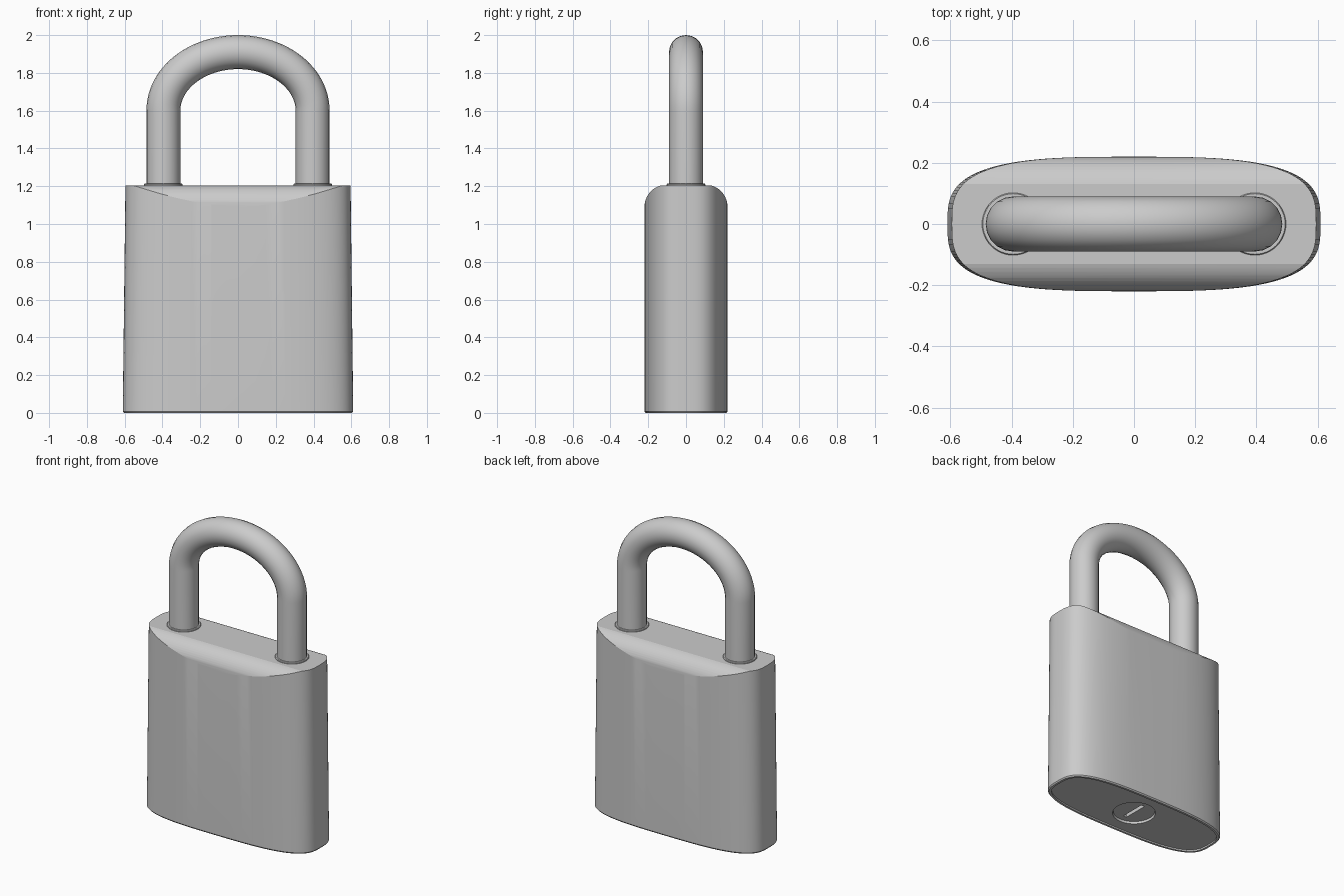
import bpy, bmesh
from math import sin, cos, pi, atan2, copysign

if "Cube" in bpy.data.objects:
    bpy.data.objects.remove(bpy.data.objects["Cube"])


def loft(name, loops, ring=False):
    """Skin a stack of equal point loops; cap the ends, or close into a ring."""
    bm = bmesh.new()
    rows = [[bm.verts.new(p) for p in loop] for loop in loops]
    pairs = list(zip(rows, rows[1:])) + ([(rows[-1], rows[0])] if ring else [])
    for a, b in pairs:
        for i in range(len(a)):
            j = (i + 1) % len(a)
            bm.faces.new((a[i], a[j], b[j], b[i]))
    if not ring:
        bm.faces.new(rows[0][::-1])
        bm.faces.new(rows[-1])
    bmesh.ops.recalc_face_normals(bm, faces=bm.faces)
    mesh = bpy.data.meshes.new(name)
    bm.to_mesh(mesh)
    bm.free()
    obj = bpy.data.objects.new(name, mesh)
    bpy.context.collection.objects.link(obj)
    return obj


def oval(a, b, z, n=2.0, cx=0.0, seg=128):
    """Superellipse loop at height z."""
    pts = []
    for i in range(seg):
        c, s = cos(2 * pi * i / seg), sin(2 * pi * i / seg)
        pts.append((cx + copysign(a * abs(c) ** (2 / n), c),
                    copysign(b * abs(s) ** (2 / n), s), z))
    return pts


def select(obj):
    bpy.ops.object.select_all(action='DESELECT')
    obj.select_set(True)
    bpy.context.view_layer.objects.active = obj


def boolean(obj, tool, operation):
    mod = obj.modifiers.new("bool", 'BOOLEAN')
    mod.operation, mod.object, mod.solver = operation, tool, 'EXACT'
    select(obj)
    bpy.ops.object.modifier_apply(modifier=mod.name)
    bpy.data.objects.remove(tool)


def smooth(obj, degrees):
    select(obj)
    bpy.ops.object.shade_smooth_by_angle(angle=degrees * pi / 180)


HX, HY, TOP, N = 0.61, 0.22, 1.205, 3.2

# Body: slightly tapered oval prism, trimmed by a side profile with rounded shoulders
body = loft("body", [oval(HX - 0.006, HY - 0.006, 0, N), oval(HX, HY, 0.008, N),
                     oval(HX * 0.975, HY, TOP + 0.1, N)])
rise, run = 0.115, 0.09
sweep = 2 * atan2(run, rise)
R = rise / sin(sweep)
shoulder = [(HY - R * (1 - cos(sweep * i / 12)), TOP - rise + R * sin(sweep * i / 12))
            for i in range(13)]
half = [(0.3, -0.1), (0.3, TOP - rise - 0.2), (HY + 0.002, TOP - rise - 0.05)] + shoulder
profile = half + [(-y, z) for y, z in reversed(half)]
boolean(body, loft("profile", [[(x, y, z) for y, z in profile] for x in (-1, 1)]), 'INTERSECT')

# Underside: shallow recessed panel and a round well for the lock core
boolean(body, loft("panel", [oval(HX - 0.02, HY - 0.02, z, N) for z in (-0.1, 0.01)]), 'DIFFERENCE')
boolean(body, loft("well", [oval(0.13, 0.13, z, seg=64) for z in (-0.1, 0.06)]), 'DIFFERENCE')
smooth(body, 12)

# Lock core with key slot
core = loft("lock_core", [oval(0.126, 0.126, z, seg=64) for z in (0.024, 0.09)])
slot = [(-0.012, -0.085), (0.012, -0.085), (0.012, 0.085), (-0.012, 0.085)]
boolean(core, loft("slot", [[(x, y, z) for x, y in slot] for z in (-0.05, 0.06)]), 'DIFFERENCE')
smooth(core, 30)

# Shackle: round bar swept along two legs and an elliptical arch
LEG, BAR = 0.395, 0.09
arch = [(LEG * cos(pi * i / 48), 1.6 + 0.31 * sin(pi * i / 48)) for i in range(49)]
path = [(LEG, 1.12)] + arch + [(-LEG, 1.12)]
curve = bpy.data.curves.new("shackle", 'CURVE')
curve.dimensions = '3D'
curve.bevel_depth, curve.bevel_resolution, curve.use_fill_caps = BAR, 8, True
spline = curve.splines.new('POLY')
spline.points.add(len(path) - 1)
for point, (x, z) in zip(spline.points, path):
    point.co = (x, 0, z, 1)
shackle = bpy.data.objects.new("shackle", curve)
bpy.context.collection.objects.link(shackle)
select(shackle)
bpy.ops.object.convert(target='MESH')
smooth(bpy.context.object, 40)

# Thin collars where the shackle enters the body
for side, sx in (("left", -1), ("right", 1)):
    section = [(0.088, 1.19), (0.102, 1.19), (0.102, 1.210), (0.099, 1.214), (0.088, 1.214)]
    collar = loft(side + "_collar",
                  [oval(r, r, z, cx=sx * LEG, seg=48) for r, z in section], ring=True)
    smooth(collar, 30)
